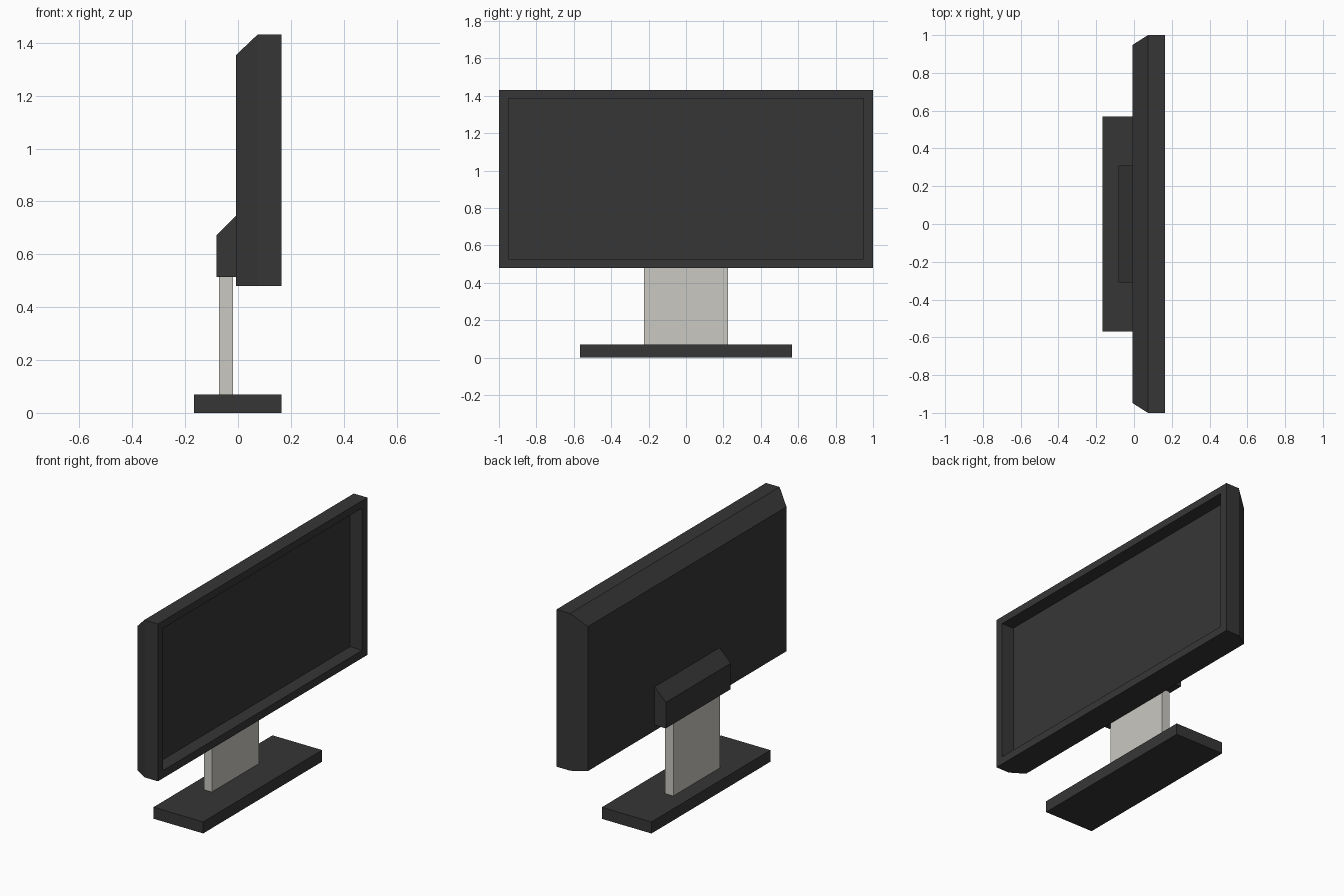
import bpy
import bmesh

if "Cube" in bpy.data.objects:
    bpy.data.objects.remove(bpy.data.objects["Cube"])


def material(name, rgb):
    m = bpy.data.materials.new(name)
    m.diffuse_color = (*rgb, 1)
    m.use_nodes = True
    m.node_tree.nodes["Principled BSDF"].inputs["Base Color"].default_value = m.diffuse_color
    return m


dark = material("dark_plastic", (0.037, 0.037, 0.037))
silver = material("light_grey_metal", (0.59, 0.58, 0.54))


def finish(name, bm, mat):
    bmesh.ops.recalc_face_normals(bm, faces=bm.faces)
    mesh = bpy.data.meshes.new(name)
    bm.to_mesh(mesh)
    bm.free()
    mesh.materials.append(mat)
    obj = bpy.data.objects.new(name, mesh)
    bpy.context.collection.objects.link(obj)
    return obj


def loft(rings):
    """Solid through rectangles (x, half_width, z_low, z_high), from back to front."""
    bm = bmesh.new()
    loops = [[bm.verts.new((x, sy * w, z)) for sy, z in
              ((-1, lo), (1, lo), (1, hi), (-1, hi))] for x, w, lo, hi in rings]
    for a, b in zip(loops, loops[1:]):
        for i in range(4):
            j = (i + 1) % 4
            bm.faces.new((a[i], a[j], b[j], b[i]))
    bm.faces.new(loops[0][::-1])
    bm.faces.new(loops[-1])
    return bm


# Screen housing: bevelled back, flat bottom, recessed screen in the +x side
finish("screen_housing", loft([
    (-0.008, 0.948, 0.48, 1.353),
    (0.074, 1.0, 0.48, 1.431),
    (0.165, 1.0, 0.48, 1.431),
    (0.165, 0.95, 0.527, 1.386),
    (0.084, 0.95, 0.527, 1.386)]), dark)

# Sloped bracket behind the screen
finish("rear_bracket", loft([
    (-0.082, 0.31, 0.514, 0.671),
    (-0.007, 0.31, 0.514, 0.747)]), dark)

# Neck
finish("stand_neck", loft([
    (-0.072, 0.224, 0.068, 0.53),
    (-0.018, 0.224, 0.068, 0.53)]), silver)

# Base plate
finish("stand_base", loft([
    (-0.167, 0.568, 0.0, 0.07),
    (0.165, 0.568, 0.0, 0.07)]), dark)
